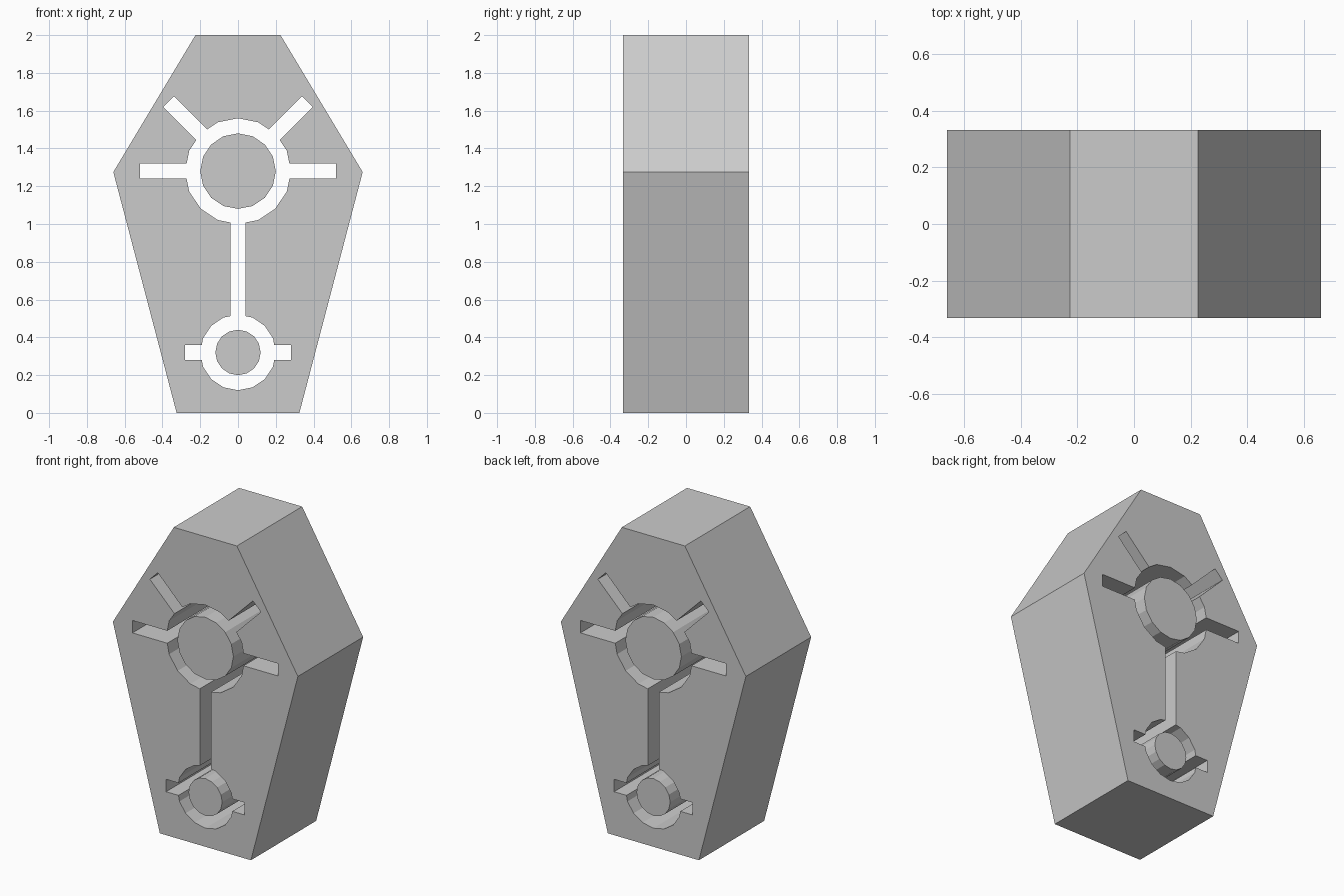
import bpy
import math
from mathutils import Matrix, Vector

DEPTH = 0.665
SIDES = 16
UPPER, LOWER = Vector((0, 0, 1.28)), Vector((0, 0, 0.32))

cube = bpy.data.objects.get("Cube")
if cube:
    bpy.data.objects.remove(cube, do_unlink=True)

grey = bpy.data.materials.new("plain_grey")
grey.use_nodes = True
grey.diffuse_color = (0.6, 0.6, 0.6, 1)
grey.node_tree.nodes["Principled BSDF"].inputs["Base Color"].default_value = (0.6, 0.6, 0.6, 1)


def prism(name, outline, depth):
    """Extrude an (x, z) outline along y, centred on y = 0."""
    n = len(outline)
    verts = [(x, y, z) for y in (-depth / 2, depth / 2) for x, z in outline]
    faces = [tuple(range(n)), tuple(reversed(range(n, 2 * n)))]
    faces += [(i, i + n, (i + 1) % n + n, (i + 1) % n) for i in range(n)]
    mesh = bpy.data.meshes.new(name)
    mesh.from_pydata(verts, [], faces)
    mesh.materials.append(grey)
    obj = bpy.data.objects.new(name, mesh)
    bpy.context.collection.objects.link(obj)
    return obj


def disc(name, centre, radius, depth):
    angles = [2 * math.pi * i / SIDES for i in range(SIDES)]
    return prism(name, [(centre.x + radius * math.cos(a), centre.z + radius * math.sin(a))
                        for a in angles], depth)


def slot(centre, angle, length, width=0.08):
    """Straight bar running outwards from a centre."""
    h = width / 2
    obj = prism("slot_cutter", [(0, -h), (length, -h), (length, h), (0, h)], 1)
    obj.data.transform(Matrix.Translation(centre) @ Matrix.Rotation(-math.radians(angle), 4, 'Y'))
    return obj


def cut(body, cutter):
    mod = body.modifiers.new("cut", 'BOOLEAN')
    mod.operation = 'DIFFERENCE'
    mod.solver = 'EXACT'
    mod.object = cutter
    bpy.context.view_layer.objects.active = body
    bpy.ops.object.modifier_apply(modifier=mod.name)
    bpy.data.objects.remove(cutter, do_unlink=True)


# Six-sided tapered body
right_side = [(0.325, 0), (0.66, 1.275), (0.225, 2)]
body = prism("body", right_side + [(-x, z) for x, z in reversed(right_side)], DEPTH)

# Round through holes
cut(body, disc("hole_cutter", UPPER, 0.28, 1))
cut(body, disc("hole_cutter", LOWER, 0.20, 1))

# Radiating slots and the joining channel
for angle in (0, 45, 135, 180):
    cut(body, slot(UPPER, angle, 0.52))
for angle in (0, 180):
    cut(body, slot(LOWER, angle, 0.28))
cut(body, slot(UPPER, -90, UPPER.z - LOWER.z))

# Free-standing cores inside the holes
disc("upper_core", UPPER, 0.20, DEPTH)
disc("lower_core", LOWER, 0.12, DEPTH)
